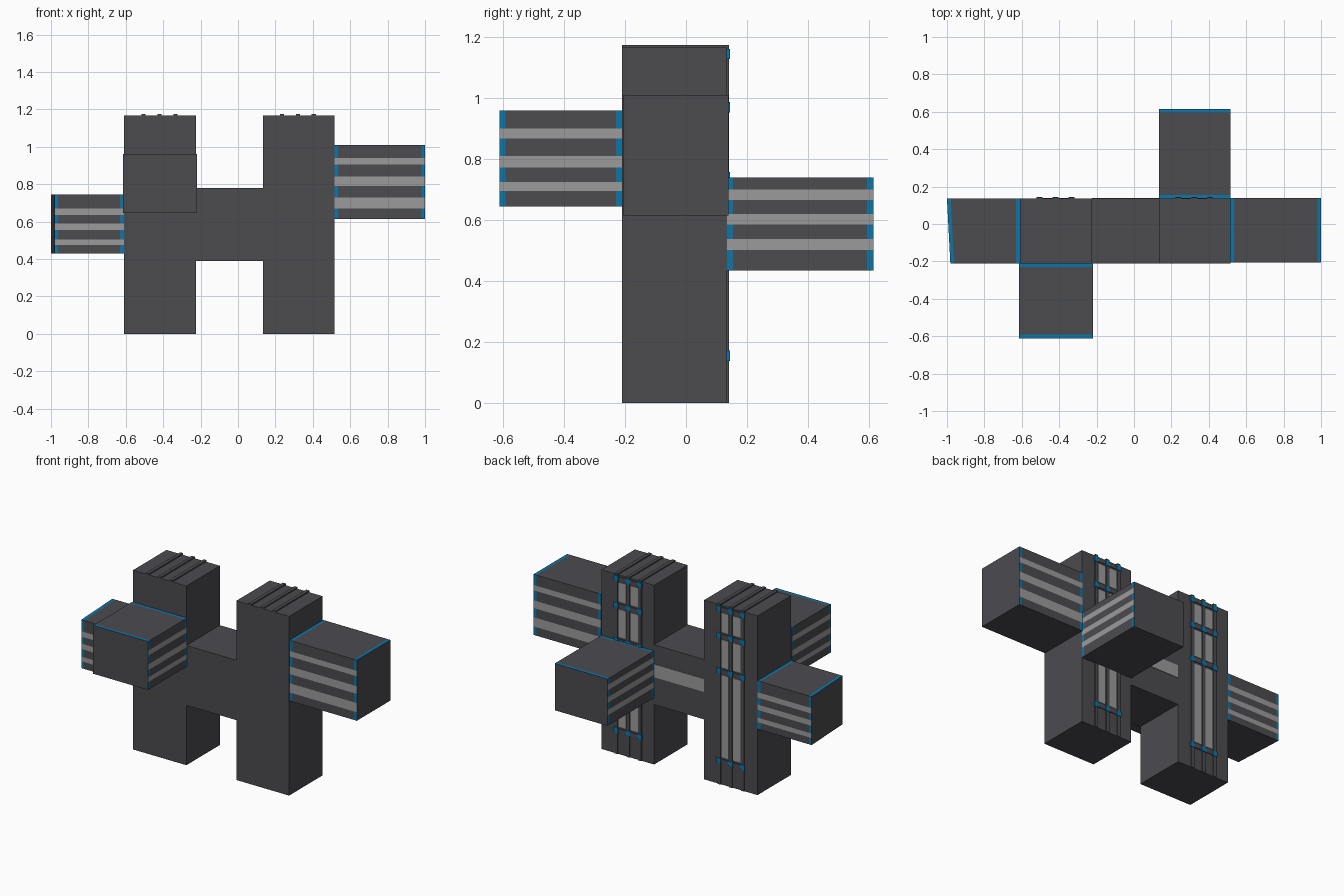
import bpy, bmesh
from mathutils import Vector

cube = bpy.data.objects.get("Cube")
if cube:
    bpy.data.objects.remove(cube, do_unlink=True)


def material(name, rgb):
    m = bpy.data.materials.new(name)
    m.use_nodes = True
    m.diffuse_color = (*rgb, 1)
    m.node_tree.nodes["Principled BSDF"].inputs["Base Color"].default_value = (*rgb, 1)
    return m


DARK = material("dark grey", (0.072, 0.07, 0.078))
GREY = material("light grey", (0.33, 0.33, 0.33))
BLUE = material("blue", (0.004, 0.18, 0.40))


def finish(name, bm, mats):
    bmesh.ops.recalc_face_normals(bm, faces=bm.faces[:])
    mesh = bpy.data.meshes.new(name)
    bm.to_mesh(mesh)
    bm.free()
    for m in mats:
        mesh.materials.append(m)
    ob = bpy.data.objects.new(name, mesh)
    bpy.context.collection.objects.link(ob)
    return ob


def add_box(bm, lo, hi):
    lo, hi = Vector(lo), Vector(hi)
    verts = bmesh.ops.create_cube(bm, size=1)["verts"]
    for v in verts:
        v.co = (lo + hi) / 2 + v.co * (hi - lo)


def boxes(name, mat, spans):
    bm = bmesh.new()
    for lo, hi in spans:
        add_box(bm, lo, hi)
    return finish(name, bm, [mat])


FRONT, BACK, TOP = -0.21, 0.135, 1.167
R0, R1, L0, L1 = -0.61, -0.225, 0.135, 0.515   # tower sides
B0, B1 = 0.39, 0.78                            # bridge height

# Two towers joined by a bridge, as one extruded profile
outline = [(R0, 0), (R1, 0), (R1, B0), (L0, B0), (L0, 0), (L1, 0),
           (L1, TOP), (L0, TOP), (L0, B1), (R1, B1), (R1, TOP), (R0, TOP)]
bm = bmesh.new()
face = bm.faces.new([bm.verts.new((x, FRONT, z)) for x, z in outline])
ext = bmesh.ops.extrude_face_region(bm, geom=[face], use_keep_orig=True)["geom"]
for v in ext:
    if isinstance(v, bmesh.types.BMVert):
        v.co.y = BACK
finish("towers_and_bridge", bm, [DARK])


def arm(name, lo, hi, axis, stripes, skew=0):
    """Box cut into bands: striped flanks, blue trim near both ends."""
    trim = 0.02
    bm = bmesh.new()
    add_box(bm, lo, hi)
    cuts = [(2, z) for s in stripes for z in s]
    cuts += [(axis, lo[axis] + trim), (axis, hi[axis] - trim)]
    for ax, pos in cuts:
        point, normal = Vector(), Vector()
        point[ax], normal[ax] = pos, 1
        bmesh.ops.bisect_plane(bm, geom=bm.verts[:] + bm.edges[:] + bm.faces[:],
                               plane_co=point, plane_no=normal)
    bm.normal_update()
    for f in bm.faces:
        c, n = f.calc_center_median(), f.normal
        if abs(n[axis]) > 0.5 or n.z < -0.5:
            continue
        if n.z < 0.5 and any(a < c.z < b for a, b in stripes):
            f.material_index = 1
        elif not lo[axis] + trim < c[axis] < hi[axis] - trim:
            f.material_index = 2
    # Slant the outer end
    for v in bm.verts:
        if v.co.x < lo[0] + trim * 1.5 and v.co.y < 0:
            v.co.x += skew
    finish(name, bm, [DARK, GREY, BLUE])


arm("left_arm", (L1, -0.205, 0.615), (1.0, 0.14, 1.01), 0,
    [(0.67, 0.73), (0.79, 0.84), (0.905, 0.94)])
arm("right_arm", (-1.0, FRONT, 0.43), (R0, BACK, 0.745), 0,
    [(0.475, 0.505), (0.555, 0.59), (0.635, 0.67)], skew=0.018)
arm("front_arm", (-0.615, -0.612, 0.645), (-0.22, FRONT, 0.96), 1,
    [(0.695, 0.725), (0.772, 0.81), (0.867, 0.9)])
arm("back_arm", (L0, BACK, 0.435), (L1, 0.615, 0.74), 1,
    [(0.502, 0.537), (0.585, 0.62), (0.665, 0.7)])

# Bridge window on the back
boxes("bridge_window", GREY, [((R1, BACK, 0.57), (L0, BACK + 0.003, 0.655))])

# Ribs, windows, crossbars and blue joints on the back of each tower
ROWS = [0.155, 0.74, 0.97, 1.145]
STEP, RIB = 0.085, 0.011
for side, mid in (("right", -0.42), ("left", 0.32)):
    ribs = [mid - STEP, mid, mid + STEP]
    boxes(side + "_ribs", DARK,
          [((x - RIB, BACK, 0), (x + RIB, BACK + 0.006, TOP + 0.008)) for x in ribs] +
          [((x - RIB, FRONT, TOP), (x + RIB, BACK, TOP + 0.008)) for x in ribs])
    boxes(side + "_windows", GREY,
          [((x + RIB + 0.005, BACK, a + 0.025), (x + STEP - RIB - 0.005, BACK + 0.003, b - 0.025))
           for x in ribs[:2] for a, b in zip(ROWS, ROWS[1:])])
    boxes(side + "_crossbars", DARK,
          [((ribs[0], BACK, z - 0.012), (ribs[2], BACK + 0.005, z + 0.012)) for z in ROWS])
    boxes(side + "_joints", BLUE,
          [((x - 0.016, BACK, z - 0.017), (x + 0.016, BACK + 0.009, z + 0.017))
           for x in ribs for z in ROWS])
